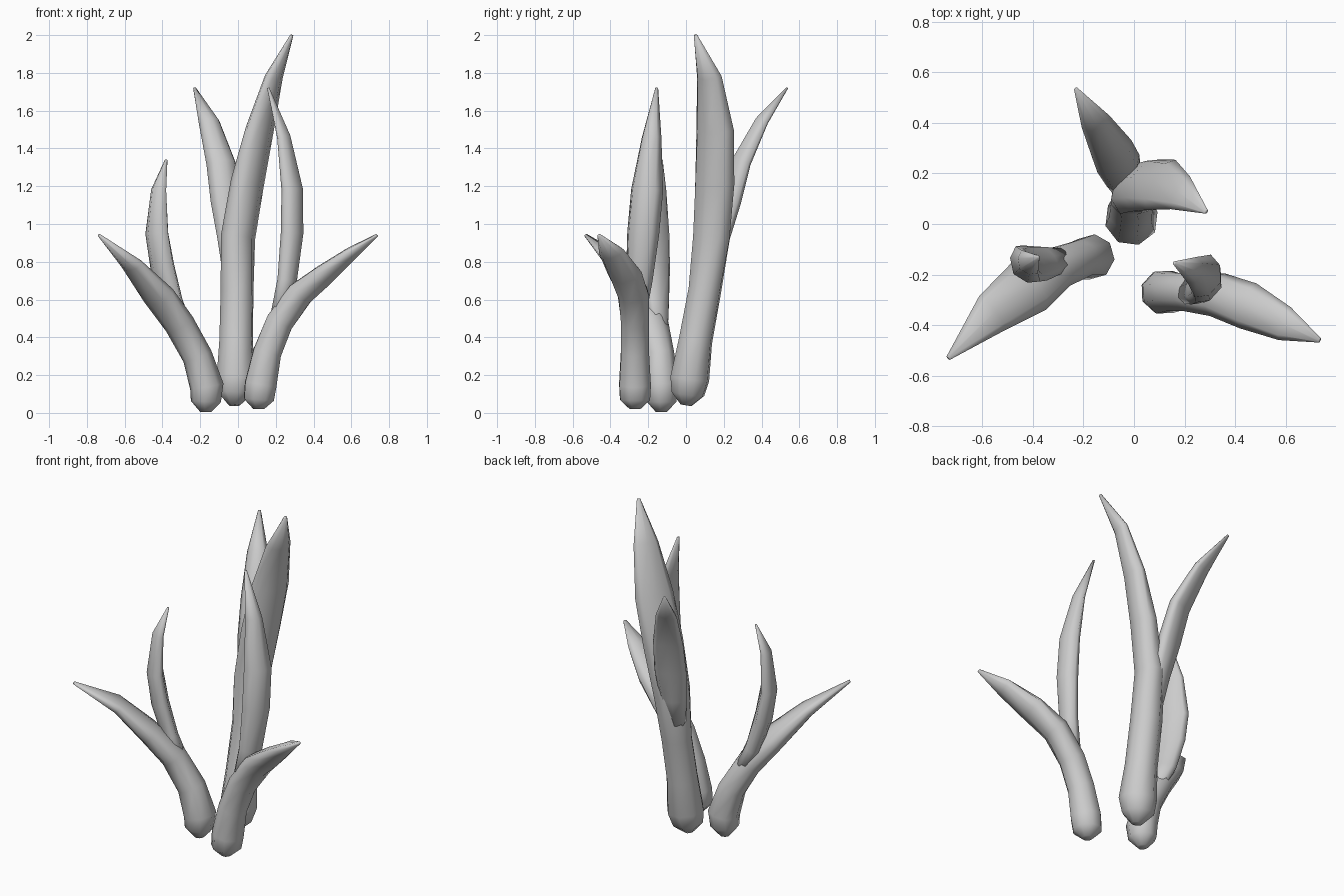
import bpy, bmesh, math
from mathutils import Vector

SIDES = 8


def loft(name, facing, rings):
    """Sweep a section from round to flattened; ring = x, y, z, half width, half thickness, cup depth."""
    bm = bmesh.new()
    out = Vector((math.cos(math.radians(facing)), math.sin(math.radians(facing)), 0))
    pts = [Vector(r[:3]) for r in rings]
    loops = []
    for i, (p, r) in enumerate(zip(pts, rings)):
        t = (pts[min(i + 1, len(pts) - 1)] - pts[max(i - 1, 0)]).normalized()
        v = (out - t * out.dot(t)).normalized()
        u = v.cross(t)
        w, th, cup = r[3:]
        loop = []
        for k in range(SIDES):
            a = 2 * math.pi * k / SIDES
            c, s = math.cos(a), math.sin(a)
            loop.append(bm.verts.new(p + u * (w * c) + v * (th * s + cup * (c * c - 0.5))))
        loops.append(loop)
    for a, b in zip(loops, loops[1:]):
        for k in range(SIDES):
            j = (k + 1) % SIDES
            bm.faces.new((a[k], a[j], b[j], b[k]))
    bm.faces.new(loops[0][::-1])
    bm.faces.new(loops[-1])
    bmesh.ops.recalc_face_normals(bm, faces=bm.faces)
    for f in bm.faces:
        f.smooth = True
    me = bpy.data.meshes.new(name)
    bm.to_mesh(me)
    bm.free()
    ob = bpy.data.objects.new(name, me)
    bpy.context.collection.objects.link(ob)
    return ob


# Tall back plant: stem running into the main leaf, plus a leaf leaning back
loft("back_stem_leaf", -30, [
    (-.02, .00, .04, .03, .03, 0), (-.02, .01, .10, .09, .09, 0),
    (-.01, .02, .18, .107, .107, 0), (-.01, .05, .38, .092, .092, 0),
    (-.005, .10, .65, .09, .09, 0), (.00, .135, .93, .11, .085, 0),
    (.05, .15, 1.22, .12, .075, -.01), (.115, .15, 1.50, .115, .055, -.02),
    (.19, .12, 1.78, .075, .035, -.015), (.285, .05, 2.0, .01, .008, 0)])
loft("back_side_leaf", 113, [
    (-.03, .13, .70, .05, .04, 0), (-.04, .18, .92, .075, .045, 0),
    (-.06, .235, 1.12, .09, .05, .01), (-.085, .29, 1.32, .085, .045, .02),
    (-.15, .40, 1.54, .06, .03, .015), (-.23, .535, 1.72, .008, .006, 0)])

# Left plant: outward leaf and upright leaf
loft("left_stem_leaf", 218, [
    (-.17, -.13, .005, .03, .03, 0), (-.17, -.13, .06, .08, .08, 0),
    (-.165, -.13, .14, .09, .09, 0), (-.215, -.14, .30, .08, .08, 0),
    (-.31, -.175, .47, .09, .075, 0), (-.42, -.25, .62, .115, .065, -.01),
    (-.565, -.355, .79, .085, .04, -.015), (-.735, -.53, .94, .01, .008, 0)])
loft("left_upright_leaf", 35, [
    (-.26, -.14, .40, .045, .04, 0), (-.345, -.15, .58, .07, .045, .01),
    (-.40, -.16, .77, .085, .05, .02), (-.43, -.165, .95, .085, .045, .025),
    (-.42, -.155, 1.18, .055, .03, .02), (-.38, -.13, 1.34, .008, .006, 0)])

# Right plant: outward leaf and upright leaf
loft("right_stem_leaf", -20, [
    (.11, -.27, .02, .03, .03, 0), (.11, -.27, .07, .085, .085, 0),
    (.12, -.27, .15, .09, .09, 0), (.155, -.27, .32, .08, .08, 0),
    (.22, -.27, .48, .08, .078, 0), (.33, -.28, .63, .09, .072, 0),
    (.455, -.325, .735, .095, .058, -.01), (.60, -.395, .85, .07, .035, -.01),
    (.735, -.46, .94, .01, .008, 0)])
loft("right_upright_leaf", 160, [
    (.20, -.27, .46, .05, .04, 0), (.26, -.25, .70, .075, .05, .01),
    (.285, -.23, .95, .09, .055, .02), (.285, -.21, 1.18, .09, .05, .025),
    (.24, -.185, 1.46, .055, .03, .02), (.16, -.155, 1.72, .008, .006, 0)])
